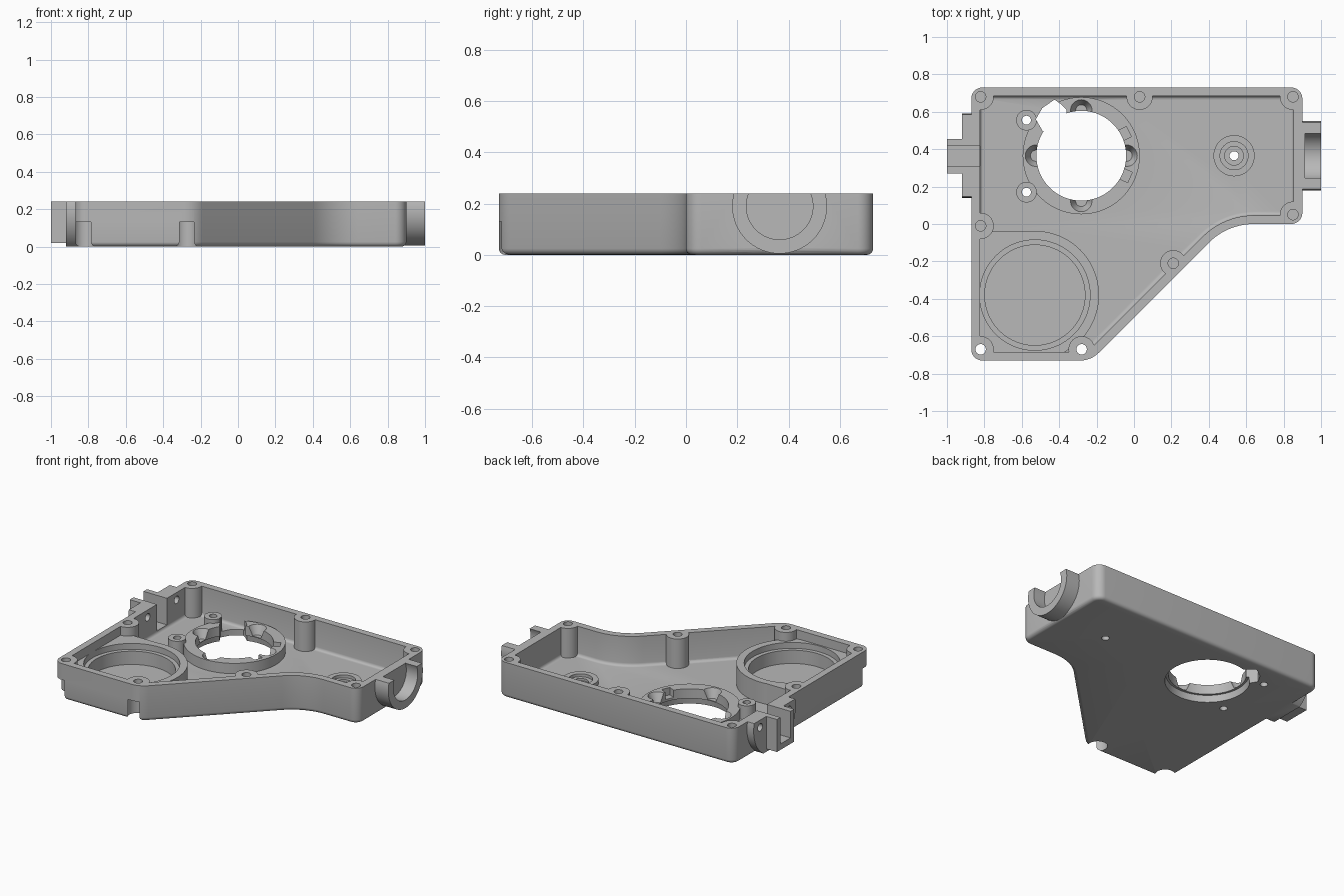
import bpy, bmesh, math
from mathutils import Vector, Matrix

cube = bpy.data.objects.get("Cube")
if cube:
    bpy.data.objects.remove(cube, do_unlink=True)

metal = bpy.data.materials.new("cast_grey")
metal.use_nodes = True
grey = (0.48, 0.48, 0.48, 1)
metal.diffuse_color = grey
metal.node_tree.nodes["Principled BSDF"].inputs["Base Color"].default_value = grey

TOP, FLOOR, WALL = 0.24, 0.04, 0.046
HIGH = 0.5          # cutters run past the rim


def finish(name, bm):
    bmesh.ops.recalc_face_normals(bm, faces=bm.faces)
    mesh = bpy.data.meshes.new(name)
    bm.to_mesh(mesh)
    bm.free()
    mesh.materials.append(metal)
    ob = bpy.data.objects.new(name, mesh)
    bpy.context.scene.collection.objects.link(ob)
    return ob


def prism(name, pts, z0, z1, round_base=0):
    bm = bmesh.new()
    base = bm.faces.new([bm.verts.new((p[0], p[1], z0)) for p in pts])
    edges = list(base.edges)
    up = bmesh.ops.extrude_face_region(bm, geom=[base], use_keep_orig=True)["geom"]
    bmesh.ops.translate(bm, vec=(0, 0, z1 - z0),
                        verts=[g for g in up if isinstance(g, bmesh.types.BMVert)])
    bmesh.ops.recalc_face_normals(bm, faces=bm.faces)
    if round_base:
        bmesh.ops.bevel(bm, geom=edges, offset=round_base, segments=4,
                        profile=0.5, affect='EDGES', clamp_overlap=True)
    return finish(name, bm)


def box(name, x0, x1, y0, y1, z0, z1):
    return prism(name, [(x0, y0), (x1, y0), (x1, y1), (x0, y1)], z0, z1)


def cyl(name, x, y, z0, z1, r, r_top=None, n=48):
    bm = bmesh.new()
    bmesh.ops.create_cone(bm, cap_ends=True, segments=n, radius1=r,
                          radius2=r if r_top is None else r_top, depth=z1 - z0,
                          matrix=Matrix.Translation((x, y, (z0 + z1) / 2)))
    return finish(name, bm)


def cyl_x(name, x0, x1, y, z, r, n=64):
    bm = bmesh.new()
    place = Matrix.Translation(((x0 + x1) / 2, y, z)) @ Matrix.Rotation(math.pi / 2, 4, 'Y')
    bmesh.ops.create_cone(bm, cap_ends=True, segments=n, radius1=r, radius2=r,
                          depth=x1 - x0, matrix=place)
    return finish(name, bm)


def combine(target, tool, operation='DIFFERENCE'):
    mod = target.modifiers.new("bool", 'BOOLEAN')
    mod.operation, mod.solver, mod.object = operation, 'EXACT', tool
    bpy.context.view_layer.update()
    deps = bpy.context.evaluated_depsgraph_get()
    mesh = bpy.data.meshes.new_from_object(target.evaluated_get(deps))
    target.modifiers.clear()
    target.data = mesh
    bpy.data.objects.remove(tool, do_unlink=True)


# Outline corners: x, y, fillet radius
CORNERS = [(-0.87, -0.73, 0.06), (-0.23, -0.73, 0.14), (0.5, 0, 0.34),
           (0.9, 0, 0.06), (0.9, 0.73, 0.06), (-0.87, 0.73, 0.06)]


def outline(inset=0, steps=10):
    n = len(CORNERS)
    pos = [Vector(c[:2]) for c in CORNERS]
    sharp, radii = [], []
    for i, p in enumerate(pos):
        e1 = (p - pos[i - 1]).normalized()
        e2 = (pos[(i + 1) % n] - p).normalized()
        n1, n2 = Vector((-e1.y, e1.x)), Vector((-e2.y, e2.x))
        sharp.append(p + (n1 + n2) * inset / (1 + n1.dot(n2)))
        convex = e1.x * e2.y - e1.y * e2.x > 0
        radii.append(max(CORNERS[i][2] + (-inset if convex else inset), 0.03))
    pts = []
    for i, p in enumerate(sharp):
        u = (sharp[i - 1] - p).normalized()
        v = (sharp[(i + 1) % n] - p).normalized()
        half, r = u.angle(v) / 2, radii[i]
        centre = p + (u + v).normalized() * r / math.sin(half)
        a = (p + u * r / math.tan(half) - centre).normalized()
        b = (p + v * r / math.tan(half) - centre).normalized()
        pts += [centre + a.slerp(b, k / steps) * r for k in range(steps + 1)]
    return pts


BLIND = [(-0.82, 0.68), (0.03, 0.68), (0.85, 0.68), (0.85, 0.05), (0.21, -0.21), (-0.82, -0.01)]
THROUGH = [(-0.82, -0.67), (-0.28, -0.67)]
STUDS = [(-0.575, 0.555), (-0.575, 0.17)]
SEAT = (-0.53, -0.38)
HUB = (-0.282, 0.365)
PIVOT = (0.535, 0.365)
PORT_Y, PORT_Z = 0.365, 0.19

# Casing block with both side ports
housing = prism("housing", outline(), 0, 0.45, round_base=0.025)
for port in (cyl_x("right_port", 0.88, 1.0, PORT_Y, PORT_Z, 0.185),
             cyl_x("left_flange", -0.92, -0.84, PORT_Y, PORT_Z, 0.225),
             box("left_spout", -1.0, -0.84, 0.27, 0.455, 0.02, 0.4)):
    combine(housing, port, 'UNION')
combine(housing, box("trim_top", -2, 2, -2, 2, TOP, 2))
combine(housing, box("trim_base", -2, 2, -2, 2, -1, 0))

# Hollow, leaving posts, rings and bosses standing
cavity = prism("cavity", outline(WALL), FLOOR, HIGH, round_base=0.02)
for x, y in BLIND + THROUGH:
    combine(cavity, cyl("post", x, y, -0.1, 0.6, 0.07))
for keep in (cyl("seat_ring", *SEAT, -0.1, 0.18, 0.343, n=96),
             box("seat_fill", -0.9, SEAT[0], -0.8, -0.04, -0.1, 0.18),
             cyl("hub_ring", *HUB, -0.1, 0.11, 0.313, n=96),
             cyl("pivot_boss", *PIVOT, -0.1, 0.07, 0.11)):
    combine(cavity, keep)
for x, y in STUDS:
    combine(cavity, cyl("stud", x, y, -0.1, 0.135, 0.055))
combine(housing, cavity)

# Screw holes, with two relieved from below
for x, y in BLIND:
    combine(housing, cyl("screw_hole", x, y, 0.08, HIGH, 0.028, n=24))
for x, y in THROUGH:
    combine(housing, cyl("screw_hole", x, y, -0.1, HIGH, 0.028, n=24))
    combine(housing, cyl("relief", x, y - 0.01, -0.1, 0.13, 0.06))
for x, y in STUDS + [PIVOT]:
    combine(housing, cyl("stud_hole", x, y, -0.1, HIGH, 0.024, n=24))

# Stepped round seat
combine(housing, cyl("seat_upper", *SEAT, 0.14, 0.2, 0.295, n=96))
combine(housing, cyl("seat_lower", *SEAT, 0.05, 0.2, 0.268, n=96))

# Stepped pivot recess
combine(housing, cyl("pivot_upper", *PIVOT, 0.05, 0.1, 0.075))
combine(housing, cyl("pivot_lower", *PIVOT, 0.035, 0.1, 0.05))

# Hub opening, countersunk scallops and slots
combine(housing, cyl("hub_bore", *HUB, -0.1, 0.2, 0.24, n=96))
combine(housing, cyl("hub_base", *HUB, -0.1, 0.045, 0.275, 0.255, n=96))
for k in range(4):
    a = k * math.pi / 2
    combine(housing, cyl("scallop", HUB[0] + 0.242 * math.cos(a), HUB[1] + 0.242 * math.sin(a),
                         0.05, 0.12, 0.03, 0.062, n=32))
for a in (math.radians(-24), math.radians(27)):
    d, s = Vector((math.cos(a), math.sin(a))), Vector((-math.sin(a), math.cos(a)))
    c = Vector(HUB)
    combine(housing, prism("slot", [c + d * r + s * w for r, w in
                                    ((0.2, -0.03), (0.285, -0.03), (0.285, 0.03), (0.2, 0.03))],
                           0.06, 0.2))
combine(housing, prism("hub_gap", [(-0.36, 0.55), (-0.36, 0.61), (-0.39, 0.64), (-0.425, 0.665),
                                   (-0.49, 0.62), (-0.525, 0.56), (-0.49, 0.5), (-0.45, 0.47)],
                       -0.1, 0.2))

# Port openings
combine(housing, cyl_x("right_bore", 0.915, 1.1, PORT_Y, PORT_Z, 0.13))
combine(housing, box("spout_channel", -1.1, -0.8, 0.31, 0.417, 0.06, HIGH))
for side in (-1, 1):
    combine(housing, cyl_x("flange_hole", -1.1, -0.75, PORT_Y + side * 0.155, PORT_Z, 0.025, n=24))

# Smooth curved walls, keep crisp edges
bpy.ops.object.select_all(action='DESELECT')
housing.select_set(True)
bpy.context.view_layer.objects.active = housing
bpy.ops.object.shade_smooth_by_angle(angle=math.radians(32))
